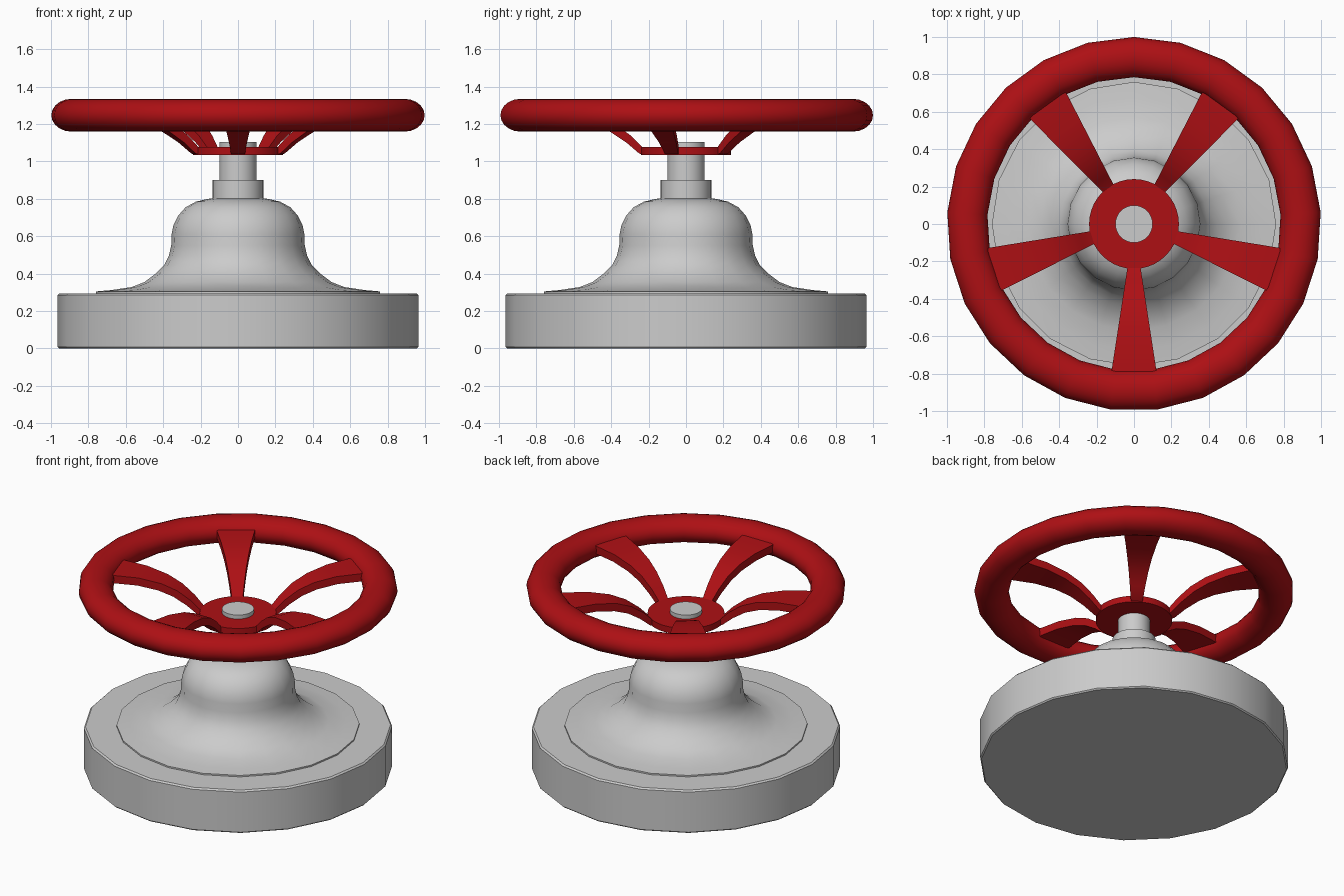
import bpy, bmesh, math

if "Cube" in bpy.data.objects:
    bpy.data.objects.remove(bpy.data.objects["Cube"])

red = bpy.data.materials.new("red_paint")
red.diffuse_color = (0.42, 0.005, 0.007, 1)
red.use_nodes = True
red.node_tree.nodes["Principled BSDF"].inputs["Base Color"].default_value = red.diffuse_color


def finish(bm, name, mat=None, angle=35):
    bmesh.ops.remove_doubles(bm, verts=bm.verts, dist=1e-5)
    bmesh.ops.recalc_face_normals(bm, faces=bm.faces)
    me = bpy.data.meshes.new(name)
    bm.to_mesh(me)
    bm.free()
    ob = bpy.data.objects.new(name, me)
    bpy.context.collection.objects.link(ob)
    if mat:
        me.materials.append(mat)
    bpy.ops.object.select_all(action='DESELECT')
    ob.select_set(True)
    bpy.context.view_layer.objects.active = ob
    bpy.ops.object.shade_smooth_by_angle(angle=math.radians(angle))
    return ob


def lathe(name, profile, n, mat=None, closed=False, start=0.0):
    """Revolve (radius, z) points; open profiles get flat end caps."""
    bm = bmesh.new()
    rings = []
    for r, z in profile:
        rings.append([bm.verts.new((r * math.cos(start + math.tau * i / n),
                                    r * math.sin(start + math.tau * i / n), z))
                      for i in range(n)])
    pairs = list(zip(rings, rings[1:]))
    if closed:
        pairs.append((rings[-1], rings[0]))
    for a, b in pairs:
        for i in range(n):
            j = (i + 1) % n
            bm.faces.new((a[i], a[j], b[j], b[i]))
    if not closed:
        bm.faces.new(rings[0])
        bm.faces.new(rings[-1])
    return finish(bm, name, mat)


# Heavy base flange
lathe("base_flange", [(0.957, 0), (0.965, 0.008), (0.965, 0.285), (0.955, 0.295)], 20)

# Bell-shaped bonnet
lathe("bonnet", [(0.76, 0.28), (0.76, 0.305), (0.68, 0.312), (0.57, 0.328),
                 (0.50, 0.355), (0.44, 0.40), (0.395, 0.445), (0.37, 0.495),
                 (0.357, 0.55), (0.355, 0.61), (0.345, 0.66), (0.32, 0.71),
                 (0.28, 0.755), (0.225, 0.785), (0.16, 0.80), (0.13, 0.803)], 20)

# Collar and stem
lathe("collar", [(0.135, 0.79), (0.135, 0.90)], 32)
lathe("stem", [(0.10, 0.89), (0.10, 1.105)], 32)

# Handwheel hub and rim
lathe("wheel_hub", [(0.24, 1.035), (0.24, 1.078)], 40, red)
rim = [(0.8925 + 0.1075 * math.cos(math.tau * k / 20),
        1.247 + 0.0875 * math.sin(math.tau * k / 20)) for k in range(20)]
lathe("wheel_rim", rim, 25, red, closed=True, start=math.pi / 2)

# Five arched, flaring spokes: (radius, bottom z, top radius, top z)
SPOKE = [(0.22, 1.036, 0.20, 1.066), (0.25, 1.042, 0.235, 1.078),
         (0.32, 1.102, 0.295, 1.138), (0.405, 1.158, 0.38, 1.200),
         (0.50, 1.195, 0.48, 1.243), (0.63, 1.220, 0.62, 1.272),
         (0.79, 1.226, 0.79, 1.28)]


def half_width(r):
    return 0.036 + (r - 0.24) * 0.154


for k in range(5):
    a = math.radians(-90 + 72 * k)
    c, s = math.cos(a), math.sin(a)
    bm = bmesh.new()
    sections = []
    for rb, zb, rt, zt in SPOKE:
        corners = [(rb, -half_width(rb), zb), (rb, half_width(rb), zb),
                   (rt, half_width(rt), zt), (rt, -half_width(rt), zt)]
        sections.append([bm.verts.new((x * c - y * s, x * s + y * c, z))
                         for x, y, z in corners])
    for p, q in zip(sections, sections[1:]):
        for i in range(4):
            j = (i + 1) % 4
            bm.faces.new((p[i], p[j], q[j], q[i]))
    bm.faces.new(sections[0])
    bm.faces.new(sections[-1])
    finish(bm, f"wheel_spoke_{k + 1}", red, 45)
